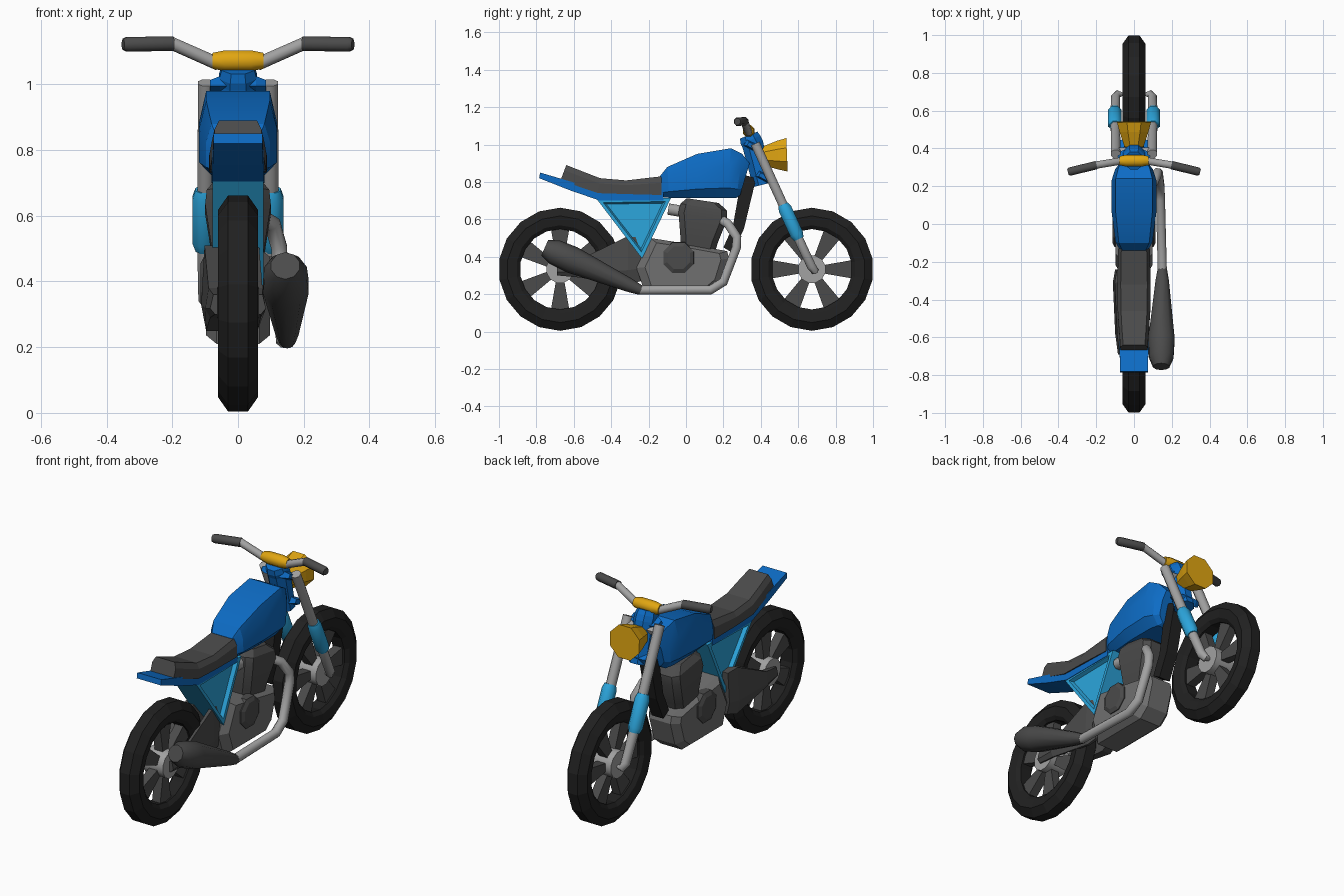
import bpy, bmesh, math
from mathutils import Vector

if "Cube" in bpy.data.objects:
    bpy.data.objects.remove(bpy.data.objects["Cube"])

def mat(name, c):
    m = bpy.data.materials.new(name)
    m.diffuse_color = (*c, 1)
    m.use_nodes = True
    m.node_tree.nodes["Principled BSDF"].inputs["Base Color"].default_value = m.diffuse_color
    return m

BLUE = mat("blue paint", (0.004, 0.15, 0.56))
CYAN = mat("light blue paint", (0.025, 0.38, 0.72))
YELLOW = mat("yellow", (0.75, 0.38, 0.006))
STEEL = mat("light steel", (0.36, 0.36, 0.36))
CASE = mat("mid grey metal", (0.16, 0.16, 0.16))
DARK = mat("dark grey", (0.07, 0.07, 0.07))
RUBBER = mat("black rubber", (0.015, 0.015, 0.015))

def finish(bm, name, m):
    bmesh.ops.recalc_face_normals(bm, faces=bm.faces)
    me = bpy.data.meshes.new(name)
    bm.to_mesh(me)
    bm.free()
    me.materials.append(m)
    ob = bpy.data.objects.new(name, me)
    bpy.context.collection.objects.link(ob)
    return ob

def smooth(ob, angle=50):
    bpy.ops.object.select_all(action='DESELECT')
    ob.select_set(True)
    bpy.context.view_layer.objects.active = ob
    bpy.ops.object.shade_smooth_by_angle(angle=math.radians(angle))

def loft(name, m, rings, closed=False):
    """Skin equal-length rings of points; cap the ends unless closed."""
    bm = bmesh.new()
    vs = [[bm.verts.new(p) for p in r] for r in rings]
    n = len(rings[0])
    for i in range(len(vs) if closed else len(vs) - 1):
        a, b = vs[i], vs[(i + 1) % len(vs)]
        for j in range(n):
            k = (j + 1) % n
            bm.faces.new((a[j], a[k], b[k], b[j]))
    if not closed:
        bm.faces.new(vs[0])
        bm.faces.new(vs[-1])
    return finish(bm, name, m)

def tube(name, m, path, radii, n=8, ref=(1, 0, 0), flat=False):
    """Round tube along a path, one radius per point."""
    P = [Vector(p) for p in path]
    if not isinstance(radii, (list, tuple)):
        radii = [radii] * len(P)
    rings, ref = [], Vector(ref)
    for i, p in enumerate(P):
        t = Vector()
        if i:
            t += (p - P[i - 1]).normalized()
        if i < len(P) - 1:
            t += (P[i + 1] - p).normalized()
        t.normalize()
        u = (ref - t * ref.dot(t)).normalized()
        v = t.cross(u)
        ang = [2 * math.pi * (j + 0.5) / n for j in range(n)]
        rings.append([p + radii[i] * (math.cos(a) * u + math.sin(a) * v) for a in ang])
    ob = loft(name, m, rings)
    if not flat:
        smooth(ob)
    return ob

def prism(name, m, prof, x0, x1):
    """Side (y, z) profile extruded across x."""
    return loft(name, m, [[(x, y, z) for y, z in prof] for x in (x0, x1)])

def body(name, m, sections, shape):
    """Loft along y. Section: (y bottom, y top, z bottom, z top, half width);
    shape: (width fraction, height fraction) up the right side."""
    rings = []
    for yb, yt, zb, zt, w in sections:
        half = [(w * a, yb + (yt - yb) * h, zb + (zt - zb) * h) for a, h in shape]
        rings.append(half + [(-x, y, z) for x, y, z in reversed(half)])
    return loft(name, m, rings)

# Wheels: tyre, hub and six wedge spokes
for label, cy, turn in (("front", 0.673, 0), ("rear", -0.673, 0.5)):
    cz = 0.333
    prof = [(0.035, 0.215), (0.052, 0.235), (0.061, 0.285), (0.03, 0.329),
            (-0.03, 0.329), (-0.061, 0.285), (-0.052, 0.235), (-0.035, 0.215)]
    rings = []
    for i in range(18):
        a = 2 * math.pi * (i + 0.5) / 18
        rings.append([(x, cy + r * math.cos(a), cz + r * math.sin(a)) for x, r in prof])
    loft(label + "_tyre", RUBBER, rings, closed=True)
    tube(label + "_hub", STEEL, [(-0.06, cy, cz), (0.06, cy, cz)], 0.075, 12, (0, 0, 1))
    for i in range(6):
        a = math.pi * (i + turn) / 3
        d, t = (math.cos(a), math.sin(a)), (-math.sin(a), math.cos(a))
        pts = [(0.06, -0.022), (0.222, -0.05), (0.222, 0.05), (0.06, 0.022)]
        prism(f"{label}_spoke_{i}", DARK,
              [(cy + r * d[0] + s * t[0], cz + r * d[1] + s * t[1]) for r, s in pts], -0.025, 0.025)

# Fuel tank
smooth(body("fuel_tank", BLUE, [
    (-0.135, -0.14, 0.72, 0.83, 0.075), (-0.09, -0.10, 0.715, 0.88, 0.098),
    (0.06, 0.06, 0.715, 0.95, 0.118), (0.22, 0.24, 0.715, 0.98, 0.118),
    (0.27, 0.30, 0.715, 0.95, 0.1), (0.29, 0.34, 0.73, 0.90, 0.075)],
    [(0.62, 0), (1, 0.2), (1, 0.65), (0.82, 1)]), 20)

# Seat and its painted base
body("seat", DARK, [
    (-0.67, -0.64, 0.81, 0.89, 0.072), (-0.56, -0.55, 0.77, 0.855, 0.08),
    (-0.47, -0.46, 0.74, 0.82, 0.086), (-0.32, -0.32, 0.735, 0.808, 0.088),
    (-0.13, -0.13, 0.73, 0.83, 0.084)], [(1, 0), (1, 0.65), (0.8, 1)])
body("seat_base", BLUE, [
    (-0.785, -0.78, 0.82, 0.85, 0.074), (-0.62, -0.61, 0.755, 0.80, 0.077),
    (-0.46, -0.46, 0.70, 0.75, 0.08), (-0.12, -0.12, 0.70, 0.75, 0.08)],
    [(1, 0), (1, 1)])

# Triangular side panel block with recessed triangles on both sides
panel = prism("side_panel", CYAN, [(-0.475, 0.705), (-0.08, 0.715), (-0.235, 0.39)], -0.077, 0.077)
bm = bmesh.new()
bm.from_mesh(panel.data)
sides = [f for f in bm.faces if len(f.verts) == 3]
bmesh.ops.inset_individual(bm, faces=sides, thickness=0.036)
bmesh.ops.inset_individual(bm, faces=sides, thickness=0.018, depth=-0.02)
bm.to_mesh(panel.data)
bm.free()

# Engine: crankcase, cylinder, covers, intake
CASE_PROFILE = [(-0.265, 0.34), (-0.19, 0.50), (0.0, 0.47), (0.22, 0.43),
                (0.23, 0.39), (0.19, 0.26), (0.13, 0.21), (-0.22, 0.21)]
def shrunk(k):
    return [(k * (y + 0.01) - 0.01, 0.36 + k * (z - 0.36)) for y, z in CASE_PROFILE]
loft("crankcase", CASE, [[(x, y, z) for y, z in shrunk(k)]
     for x, k in ((-0.098, 0.82), (-0.065, 1), (0.065, 1), (0.098, 0.82))])

def block_ring(y, z, hx, hy, c=0.03):
    pts = [(hx, hy - c), (hx - c, hy), (c - hx, hy), (-hx, hy - c),
           (-hx, c - hy), (c - hx, -hy), (hx - c, -hy), (hx, c - hy)]
    return [(px, y + py, z - 0.15 * py) for px, py in pts]
smooth(loft("engine_cylinder", DARK, [
    block_ring(0.06, 0.42, 0.07, 0.09), block_ring(0.07, 0.49, 0.08, 0.1),
    block_ring(0.09, 0.62, 0.1, 0.13), block_ring(0.095, 0.665, 0.095, 0.125),
    block_ring(0.09, 0.70, 0.07, 0.085)]), 30)
for s, side in ((1, "right"), (-1, "left")):
    tube(side + "_engine_cover", DARK, [(s * x, -0.04, 0.395) for x in (0.06, 0.103, 0.114)],
         [0.09, 0.088, 0.065], 8, (0, 0, 1), True)
tube("intake", STEEL, [(0.03, -0.095, 0.655), (0.03, 0.02, 0.635)], 0.033)

# Exhaust pipe and silencer with a hollow tip
tube("exhaust_pipe", STEEL, [
    (0.05, 0.17, 0.61), (0.105, 0.225, 0.575), (0.125, 0.272, 0.505), (0.128, 0.27, 0.45),
    (0.137, 0.20, 0.265), (0.14, 0.13, 0.222), (0.15, -0.25, 0.222)], 0.026)
a, b = Vector((0.15, -0.24, 0.22)), Vector((0.144, -0.755, 0.448))
tube("silencer", DARK, [a.lerp(b, t) for t in (0, 0.12, 0.72, 0.9, 1, 1, 0.93)],
     [0.026, 0.037, 0.073, 0.068, 0.045, 0.026, 0.02], 10)

# Frame down tube
prism("down_tube", RUBBER, [(0.30, 0.84), (0.375, 0.82), (0.31, 0.55), (0.25, 0.42), (0.20, 0.45), (0.25, 0.56)],
      -0.035, 0.035)

# Swing arms (the left one carries a wider chain cover), fork legs and sleeves
for s, side, out in ((1, "right", 0.074), (-1, "left", 0.112)):
    loft(side + "_swing_arm", DARK, [
        [(s * x, y, z) for x, z in ((xi, z0), (xo - 0.015, z0), (xo, z0 + 0.3 * (z1 - z0)),
                                    (xo - 0.01, z1), (xi, z1))]
        for y, xi, xo, z0, z1 in ((-0.24, 0.03, out - 0.012, 0.27, 0.50), (-0.31, 0.045, out, 0.25, 0.51),
                                  (-0.58, 0.062, 0.4 * out + 0.055, 0.29, 0.38), (-0.69, 0.062, 0.085, 0.30, 0.36))])
    tube(side + "_fork_leg", STEEL, [(s * 0.097, 0.37, 1.005), (s * 0.099, 0.60, 0.50),
         (s * 0.097, 0.67, 0.35), (s * 0.085, 0.688, 0.325), (s * 0.04, 0.688, 0.325)],
         [0.027, 0.027, 0.026, 0.022, 0.02])
    tube(side + "_fork_sleeve", CYAN, [(s * 0.102, y, z) for y, z in
         ((0.519, 0.68), (0.530, 0.655), (0.592, 0.52), (0.604, 0.495))],
         [0.03, 0.039, 0.039, 0.029])

# Steering head, upper cap and fork clamps
tube("steering_head", BLUE, [(0, 0.335, 1.05), (0, 0.345, 1.025), (0, 0.357, 1.0), (0, 0.41, 0.785)],
     [0.054, 0.062, 0.062, 0.056], flat=True)
for nm, y, z, w in (("upper_head_plate", 0.352, 0.995, 0.085), ("lower_head_plate", 0.415, 0.83, 0.08)):
    loft(nm, BLUE, [[(x, y + k * py, z + k * pz) for py, pz in
         ((-0.045, 0.0), (-0.025, 0.03), (0.04, 0.0), (0.02, -0.035))]
         for x, k in ((-w, 0.6), (-w + 0.03, 1), (w - 0.03, 1), (w, 0.6))])
prism("fork_clamp", STEEL, [(0.355, 0.98), (0.365, 1.0), (0.405, 0.975), (0.395, 0.95)], -0.1, 0.1)

# Headlight
tube("headlight", YELLOW, [(0, 0.41, 0.938), (0, 0.49, 0.943), (0, 0.54, 0.945)],
     [0.054, 0.083, 0.097], flat=True)

# Handlebar, its clamp and grips
tube("handlebar_clamp", YELLOW, [(x, 0.335, 1.072) for x in (-0.078, -0.04, 0.04, 0.078)],
     [0.026, 0.034, 0.034, 0.026], 8, (0, 0, 1))
for s, side in ((1, "right"), (-1, "left")):
    tube(side + "_handlebar", STEEL, [(s * 0.06, 0.335, 1.062), (s * 0.2, 0.312, 1.124),
         (s * 0.22, 0.308, 1.124)], 0.021, 8, (0, 0, 1))
    tube(side + "_grip", DARK, [(s * 0.198, 0.312, 1.124), (s * 0.338, 0.278, 1.122),
         (s * 0.35, 0.275, 1.122)], [0.024, 0.024, 0.018], 8, (0, 0, 1))
